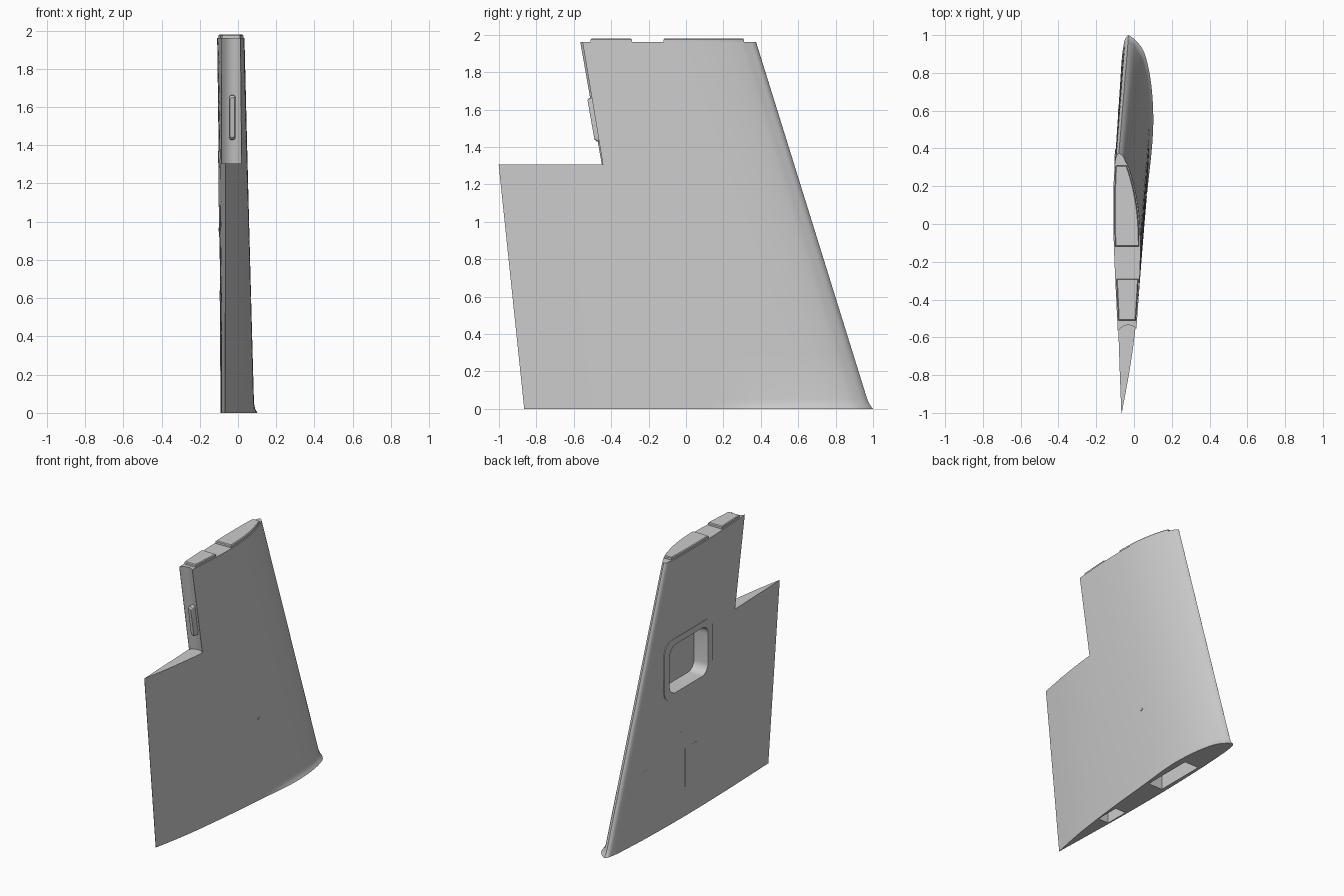
import bpy, bmesh, math

if "Cube" in bpy.data.objects:
    bpy.data.objects.remove(bpy.data.objects["Cube"])

H = 1.96  # span of the main panel
grey = bpy.data.materials.new("light_grey")
grey.diffuse_color = (0.6, 0.6, 0.6, 1)
grey.use_nodes = True
grey.node_tree.nodes["Principled BSDF"].inputs["Base Color"].default_value = grey.diffuse_color

# Chord fraction, then x of both skins at the root and the tip
T = [0, .01, .03, .06, .12, .2, .3, .42, .55, .7, .85, 1]
ROOT_R = [-.03, -.005, .02, .045, .07, .083, .084, .072, .052, .022, -.015, -.067]
ROOT_L = [-.03, -.047, -.056, -.064, -.072, -.08, -.086, -.09, -.09, -.086, -.078, -.069]
TIP_R = [-.08, -.06, -.045, -.025, 0, .022, .033, .032, .022, .005, -.025, -.064]
TIP_L = [-.08, -.093, -.1, -.104, -.108, -.109, -.108, -.102, -.093, -.083, -.075, -.066]


def smooth(a, n=4):
    """Catmull-Rom resampling of a list of values."""
    out = []
    for i in range(len(a) - 1):
        p0, p1, p2, p3 = a[max(i - 1, 0)], a[i], a[i + 1], a[min(i + 2, len(a) - 1)]
        for k in range(n):
            u = k / n
            out.append(.5 * (2 * p1 + (p2 - p0) * u + (2 * p0 - 5 * p1 + 4 * p2 - p3) * u * u
                             + (3 * p1 - p0 - 3 * p2 + p3) * u ** 3))
    return out + [a[-1]]


T, ROOT_R, ROOT_L, TIP_R, TIP_L = map(smooth, (T, ROOT_R, ROOT_L, TIP_R, TIP_L))


def chord(z):
    f = z / H
    return .985 - .61 * f, 1.85 - .405 * f  # leading edge y, chord length


def skin(side, y, z):
    """x of the right (1) or left (-1) skin at a point."""
    le, c = chord(z)
    t = min(max((le - y) / c, 0), .9999)
    i = next(k for k in range(len(T) - 1) if T[k + 1] > t)
    u, f = (t - T[i]) / (T[i + 1] - T[i]), z / H
    a, b = (ROOT_R, TIP_R) if side > 0 else (ROOT_L, TIP_L)
    return (a[i] + (a[i + 1] - a[i]) * u) * (1 - f) + (b[i] + (b[i + 1] - b[i]) * u) * f


def make(name, bm):
    bmesh.ops.recalc_face_normals(bm, faces=bm.faces)
    me = bpy.data.meshes.new(name)
    bm.to_mesh(me)
    bm.free()
    me.materials.append(grey)
    ob = bpy.data.objects.new(name, me)
    bpy.context.collection.objects.link(ob)
    return ob


def loft(name, rings, caps=True):
    bm = bmesh.new()
    vs = [[bm.verts.new(p) for p in r] for r in rings]
    n = len(rings[0])
    for a, b in zip(vs, vs[1:]):
        for i in range(n):
            bm.faces.new((a[i], a[(i + 1) % n], b[(i + 1) % n], b[i]))
    if caps:
        bm.faces.new(vs[0])
        bm.faces.new(vs[-1])
    else:  # join the last ring back to the first
        for i in range(n):
            bm.faces.new((vs[-1][i], vs[-1][(i + 1) % n], vs[0][(i + 1) % n], vs[0][i]))
    return make(name, bm)


def shade(ob):
    bpy.ops.object.select_all(action='DESELECT')
    ob.select_set(True)
    bpy.context.view_layer.objects.active = ob
    bpy.ops.object.shade_smooth_by_angle(angle=math.radians(30))


def rounded(cy, cz, hy, hz, r, n=6):
    """Rounded rectangle in the yz plane."""
    pts = []
    for q, (sy, sz) in enumerate(((1, 1), (-1, 1), (-1, -1), (1, -1))):
        for k in range(n + 1):
            a = math.pi / 2 * (q + k / n)
            pts.append((cy + sy * (hy - r) + r * math.cos(a), cz + sz * (hz - r) + r * math.sin(a)))
    return pts


# Main aerofoil panel, with a small flared fillet at its root
def section(z):
    le, c = chord(z)
    f = z / H
    g = max(0, 1 - z / .05) ** 2

    def pt(a, b, i, k):
        y = le - c * T[i]
        w = min(max((y - .1) / .5, 0), 1)
        w = w * w * (3 - 2 * w) * g
        return (a[i] * (1 - f) + b[i] * f + .018 * w * k, y + .015 * w * max(0, 1 - T[i] * 8), z)
    n = len(T)
    return [pt(ROOT_R, TIP_R, i, min(1, T[i] * 30)) for i in range(n)] + \
           [pt(ROOT_L, TIP_L, i, 0) for i in range(n - 1, 0, -1)]


wing = loft("wing_panel", [section(z) for z in
            (0, .012, .025, .05, .3, .6, .9, 1.2, 1.5, 1.75, H)])


# Cutters: concave notch, side window and two root pockets
def face_y(z):
    return -.45 - (z - 1.305) * .1756


def notch_ring(z):
    xs = [-.2] + [-.085 + .011 * i for i in range(11)] + [.15]
    return [(x, face_y(z) + .03 * max(0, 1 - ((x + .03) / .055) ** 2), z) for x in xs] + \
           [(.15, -1.4, z), (-.2, -1.4, z)]


def box_rings(x0, x1, y0, y1, z0, z1):
    return [[(x0, y0, z), (x1, y0, z), (x1, y1, z), (x0, y1, z)] for z in (z0, z1)]


opening = rounded(.11, 1.145, .225, .18, .07)
cutters = [
    loft("notch_cutter", [notch_ring(1.305), notch_ring(2.1)]),
    loft("window_cutter", [[(x, y, z) for y, z in opening] for x in (-.2, .015)]),
    loft("front_pocket_cutter", box_rings(-.06, .055, .22, .6, -.1, .3)),
    loft("rear_pocket_cutter", box_rings(-.075, .01, -.36, -.18, -.1, .2)),
]
bpy.context.view_layer.objects.active = wing
for c in cutters:
    c.hide_render = True
    m = wing.modifiers.new(c.name, 'BOOLEAN')
    m.operation, m.solver, m.object = 'DIFFERENCE', 'EXACT', c
    bpy.ops.object.modifier_apply(modifier=m.name)
for c in cutters:
    bpy.data.objects.remove(c)
shade(wing)

# Raised frame around the window
outer = rounded(.11, 1.145, .285, .225, .09)
frame = [[(skin(-1, y, z) + d, y, z) for y, z in ring]
         for ring, d in ((outer, .004), (outer, -.005), (opening, -.005), (opening, .004))]
shade(loft("window_frame", frame, caps=False))

# Two low caps on the tip
def tip_cap(name, y0, y1):
    def ring(z, d):
        ys = [y0 + d + (y1 - y0 - 2 * d) * i / 12 for i in range(13)]
        return [(skin(1, y, H) - .006 - d, y, z) for y in ys] + \
               [(skin(-1, y, H) + .006 + d, y, z) for y in reversed(ys)]
    shade(loft(name, [ring(1.95, 0), ring(1.974, 0), ring(1.98, .005)]))


tip_cap("rear_tip_cap", -.51, -.29)
tip_cap("front_tip_cap", -.12, .31)

# Elongated fairing standing on the notch face
def fairing_ring(depth, w, h):
    return [(x - .03, face_y(z) + .03 - depth, z)
            for x, z in rounded(0, 1.545, w, h, w * .99)]


shade(loft("notch_fairing", [fairing_ring(0, .017, .118), fairing_ring(.036, .016, .116),
                             fairing_ring(.046, .011, .105)]))


# Seam strips, a slot and rivets on the left skin
def plate(name, y0, y1, z0, z1, side=-1, h=.002):
    corners = ((y0, z0), (y1, z0), (y1, z1), (y0, z1))
    loft(name, [[(skin(side, y, z) + side * d, y, z) for y, z in corners] for d in (-.004, h)])


plate("upright_seam", .138, .142, .22, .5)
plate("long_seam", .0, .62, .498, .502)
plate("small_slot", .19, .205, .56, .64)
plate("right_skin_stud", .145, .165, .595, .61, side=1, h=.004)

rivets = bmesh.new()


def rivet_row(y0, z0, y1, z1, n):
    for i in range(n):
        y, z = y0 + (y1 - y0) * i / (n - 1), z0 + (z1 - z0) * i / (n - 1)
        x = skin(-1, y, z) - .0015
        rivets.faces.new([rivets.verts.new((x, y + .004 * math.cos(a * math.pi / 3),
                                            z + .004 * math.sin(a * math.pi / 3))) for a in range(6)])


rivet_row(.9, .08, .32, 1.92, 50)     # along the leading edge
rivet_row(.62, .08, .6, .42, 8)       # hatch sides
rivet_row(.6, .3, .16, .3, 14)
rivet_row(-.2, .2, -.3, 1.9, 24)      # spanwise row
for y, z in ((.8, .25), (.5, 1.0), (.3, 1.75), (-.35, .4), (-.3, 1.85)):
    rivet_row(y, z, y - .2, z - .2, 9)  # diagonal rows
make("rivets", rivets)
